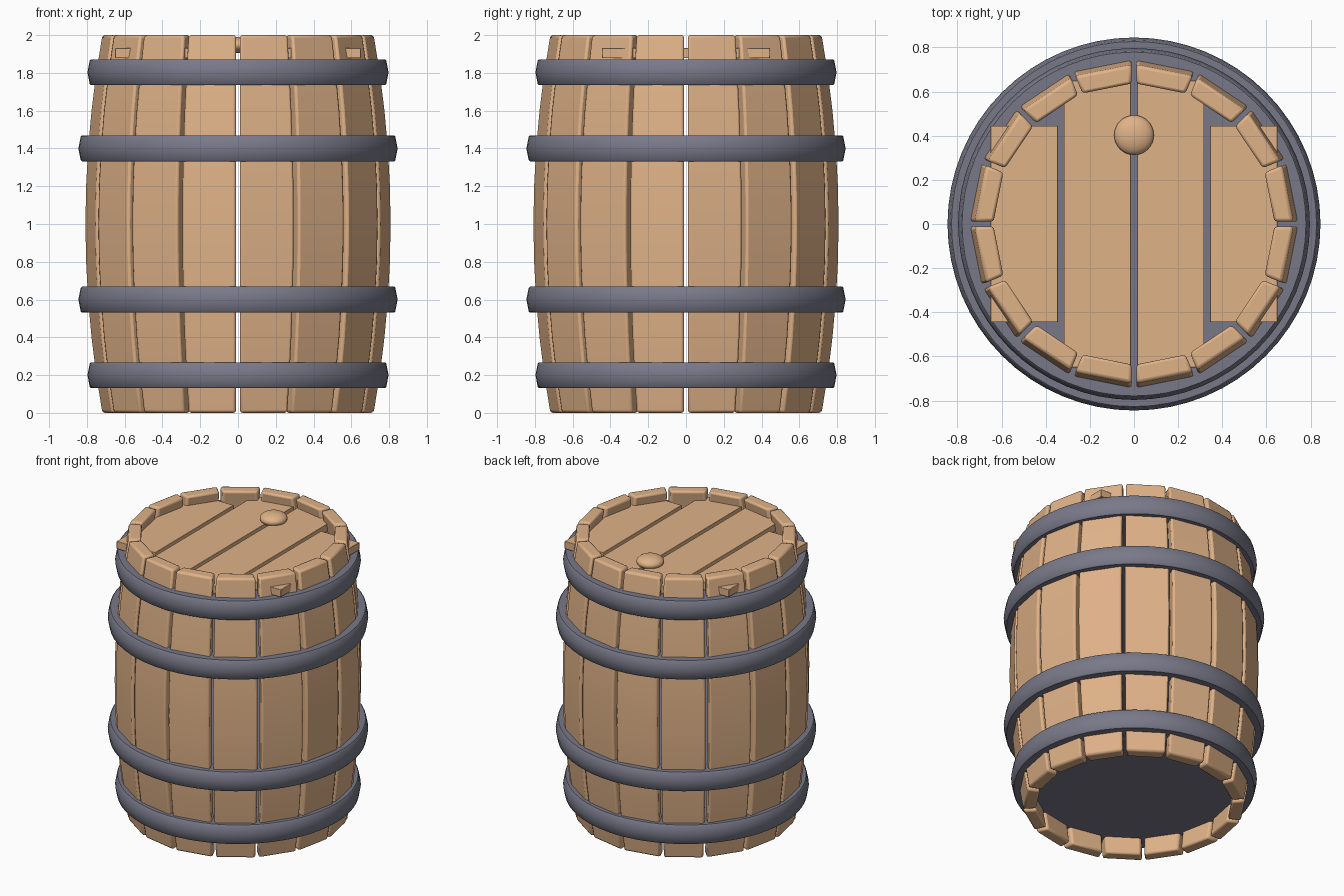
import bpy, bmesh, math

if "Cube" in bpy.data.objects:
    bpy.data.objects.remove(bpy.data.objects["Cube"])


def material(name, rgb):
    m = bpy.data.materials.new(name)
    m.diffuse_color = (*rgb, 1)
    m.use_nodes = True
    m.node_tree.nodes["Principled BSDF"].inputs["Base Color"].default_value = m.diffuse_color
    return m


WOOD = material("tan wood", (0.74, 0.445, 0.245))
IRON = material("grey iron", (0.19, 0.19, 0.25))


def finish(bm, name, mat, bevel=0.0, angle=30):
    bmesh.ops.recalc_face_normals(bm, faces=bm.faces)
    me = bpy.data.meshes.new(name)
    bm.to_mesh(me)
    bm.free()
    ob = bpy.data.objects.new(name, me)
    bpy.context.collection.objects.link(ob)
    me.materials.append(mat)
    if bevel:
        mod = ob.modifiers.new("soft_edges", "BEVEL")
        mod.width, mod.segments = bevel, 2
        mod.limit_method, mod.angle_limit = "ANGLE", math.radians(40)
    bpy.ops.object.select_all(action="DESELECT")
    ob.select_set(True)
    bpy.context.view_layer.objects.active = ob
    bpy.ops.object.shade_smooth_by_angle(angle=math.radians(angle))
    return ob


# Staves: a tapered cross-section swept up a bulging curve
COUNT, STEPS, THICK, GAP = 16, 10, 0.085, 0.011


def stave(i):
    bm = bmesh.new()
    rings = []
    half = math.pi / COUNT
    a = (2 * i + 1) * half
    for s in range(STEPS + 1):
        z = 2 * s / STEPS
        outer = 0.797 - 0.088 * (z - 1) ** 2
        ring = []
        for d, side in ((outer, -1), (outer, 1), (outer - THICK, 1), (outer - THICK, -1)):
            w = side * (d * math.tan(half) - GAP)
            ring.append(bm.verts.new((d * math.cos(a) - w * math.sin(a),
                                      d * math.sin(a) + w * math.cos(a), z)))
        rings.append(ring)
    for lo, hi in zip(rings, rings[1:]):
        for k in range(4):
            n = (k + 1) % 4
            bm.faces.new((lo[k], lo[n], hi[n], hi[k]))
    bm.faces.new(rings[0])
    bm.faces.new(rings[-1])
    finish(bm, f"stave_{i + 1}", WOOD, 0.014)


for i in range(COUNT):
    stave(i)


# Hoops: solid turned discs with a slightly swollen rim
def hoop(name, z, r, h=0.068, seg=64):
    bm = bmesh.new()
    profile = [(r - 0.018, -h), (r - 0.012, -h + 0.006), (r, 0),
               (r - 0.012, h - 0.006), (r - 0.018, h)]
    rings = [[bm.verts.new((p * math.cos(2 * math.pi * k / seg),
                            p * math.sin(2 * math.pi * k / seg), z + dz))
              for k in range(seg)] for p, dz in profile]
    for lo, hi in zip(rings, rings[1:]):
        for k in range(seg):
            n = (k + 1) % seg
            bm.faces.new((lo[k], lo[n], hi[n], hi[k]))
    bm.faces.new(rings[0])
    bm.faces.new(rings[-1])
    finish(bm, name, IRON, angle=40)


for name, z, r in (("bottom_hoop", 0.2, 0.797), ("lower_hoop", 0.6, 0.845),
                   ("upper_hoop", 1.4, 0.845), ("top_hoop", 1.803, 0.797)):
    hoop(name, z, r)


# Lid planks
def plank(name, x0, x1, half_y):
    bm = bmesh.new()
    bmesh.ops.create_cube(bm, size=1)
    for v in bm.verts:
        v.co = (x0 if v.co.x < 0 else x1, 2 * half_y * v.co.y, 1.905 + 0.054 * v.co.z)
    finish(bm, name, WOOD, 0.003)


for side, tag in ((-1, "left"), (1, "right")):
    for part, a, b, hy in (("inner", 0.014, 0.318, 0.65), ("outer", 0.345, 0.65, 0.445)):
        plank(f"{tag}_{part}_lid_plank", *sorted((side * a, side * b)), hy)

# Lid knob: a flattened ball
bm = bmesh.new()
bmesh.ops.create_uvsphere(bm, u_segments=32, v_segments=16, radius=1)
for v in bm.verts:
    v.co = (0.09 * v.co.x, 0.403 + 0.09 * v.co.y, 1.948 + 0.043 * v.co.z)
finish(bm, "lid_knob", WOOD)
